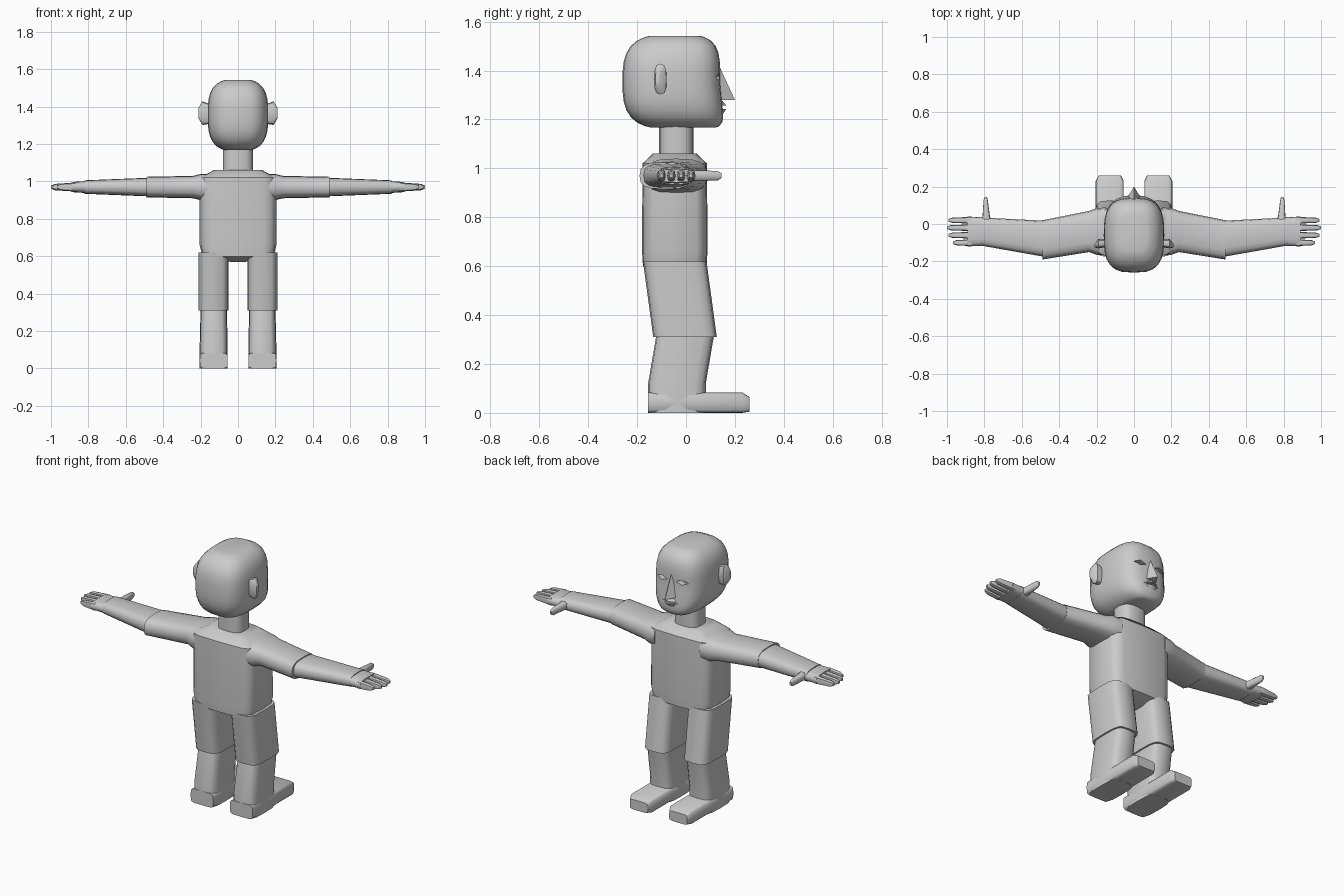
import bpy, bmesh, math

cube = bpy.data.objects.get("Cube")
if cube:
    bpy.data.objects.remove(cube, do_unlink=True)

grey = bpy.data.materials.new("plain grey")
grey.use_nodes = True
tone = (.6, .6, .6, 1)
grey.diffuse_color = tone
grey.node_tree.nodes["Principled BSDF"].inputs["Base Color"].default_value = tone


def shade(obj):
    bpy.ops.object.select_all(action="DESELECT")
    obj.select_set(True)
    bpy.context.view_layer.objects.active = obj
    bpy.ops.object.shade_smooth_by_angle(angle=math.radians(45))


def bulge(value, power):
    """Signed power that squares off a circle into a rounded box."""
    return math.copysign(abs(value) ** (2 / power), value)


def loft(name, axis, rings, side=1, sides=16, power=4):
    """Skin rounded-box rings: (position, centre u, centre v, half u, half v)."""
    bm = bmesh.new()
    loops = []
    for position, centre_u, centre_v, half_u, half_v in rings:
        loop = []
        for step in range(sides):
            angle = math.tau * step / sides
            u = centre_u + half_u * bulge(math.cos(angle), power)
            v = centre_v + half_v * bulge(math.sin(angle), power)
            x, y, z = {"x": (position, u, v),
                       "y": (u, position, v),
                       "z": (u, v, position)}[axis]
            loop.append(bm.verts.new((x * side, y, z)))
        loops.append(loop)
    for low, high in zip(loops, loops[1:]):
        for step in range(sides):
            after = (step + 1) % sides
            bm.faces.new((low[step], low[after], high[after], high[step]))
    bm.faces.new(loops[0])
    bm.faces.new(loops[-1])
    bmesh.ops.recalc_face_normals(bm, faces=bm.faces)
    mesh = bpy.data.meshes.new(name)
    bm.to_mesh(mesh)
    bm.free()
    mesh.materials.append(grey)
    obj = bpy.data.objects.new(name, mesh)
    bpy.context.collection.objects.link(obj)
    shade(obj)
    return obj


def carve(target, cutter):
    """Cut one part out of another and discard the cutter."""
    modifier = target.modifiers.new("cut", "BOOLEAN")
    modifier.operation = "DIFFERENCE"
    modifier.object = cutter
    bpy.context.view_layer.objects.active = target
    bpy.ops.object.modifier_apply(modifier=modifier.name)
    bpy.data.objects.remove(cutter, do_unlink=True)


def head_ring(t):
    """Head cross-section at height t, from chin (-1) to crown (1)."""
    def swell(power):
        return (1 - abs(t) ** power) ** (1 / power)
    jaw = max(-t, 0) * .02
    front = .2 * swell(8 if t < 0 else 4) + jaw
    back = .2 * swell(3)
    middle = (front - back) / 2 - .06
    return (1.355 + .193 * t, 0, middle, .162 * swell(3), (front + back) / 2)


# Torso with sloping shoulders, and neck
loft("torso", "z", [(height, 0, -.046, width, depth) for height, width, depth in (
    (.57, .04, .05), (.6, .19, .13), (.66, .205, .134),
    (1.02, .205, .132), (1.06, .13, .09))], power=5)
loft("neck", "z", [(height, 0, -.04, .08, .07) for height in (1, 1.2)], power=3)

# Head, with eye sockets and mouth slit cut into the face
ring_count = 14
heights = [.97 * math.sin(math.pi * (i / ring_count - .5)) for i in range(ring_count + 1)]
head = loft("head", "z", [head_ring(t) for t in heights], sides=24, power=3)
for side in (-1, 1):
    carve(head, loft("eye_cutter", "y", [
        (depth, .067, 1.375, .037, .015) for depth in (.1, .2)], side, sides=4))
carve(head, loft("mouth_cutter", "y", [
    (.13, 0, 1.25, .055, .002), (.2, 0, 1.25, .055, .008)], sides=4))
shade(head)

# Nose and lips
loft("nose", "z", [(1.28, 0, .13, .042, .07), (1.41, 0, .13, .01, .01)], sides=4, power=2)
for name, inner, outer in (("upper_lip", 1.257, 1.275), ("lower_lip", 1.243, 1.22)):
    loft(name, "z", [(inner, 0, .12, .05, .045), (outer, 0, .12, .04, .03)], sides=12, power=2)

leg_x = .13
arm_z = .97
for side, tag in ((1, "left_"), (-1, "right_")):
    # Ear
    loft(tag + "ear", "x", [
        (.14, -.1, 1.36, .022, .05),
        (.19, -.105, 1.365, .025, .063),
        (.21, -.115, 1.365, .01, .03)], side, sides=12, power=3)

    # Leg: leaning thigh, shin and foot
    loft(tag + "thigh", "z", [
        (.31, leg_x, -.004, .08, .13),
        (.62, leg_x, -.046, .08, .13)], side)
    loft(tag + "shin", "z", [
        (0, leg_x, -.037, .075, .118),
        (.12, leg_x, -.037, .075, .118),
        (.32, leg_x, -.003, .07, .118)], side)
    loft(tag + "foot", "y", [
        (-.155, leg_x, .042, .075, .042),
        (.23, leg_x, .042, .075, .042),
        (.26, leg_x, .035, .06, .03)], side, power=6)

    # Arm: sleeve, forearm and palm
    loft(tag + "sleeve", "x", [
        (.15, -.04, arm_z, .128, .07),
        (.2, -.04, arm_z, .125, .07),
        (.24, -.04, arm_z, .11, .06),
        (.49, -.085, arm_z, .105, .055)], side, power=3)
    loft(tag + "forearm", "x", [
        (.47, -.08, arm_z, .097, .05),
        (.82, -.04, arm_z, .075, .036)], side, power=3)
    loft(tag + "palm", "x", [
        (.79, -.04, arm_z, .075, .033),
        (.89, -.04, arm_z, .08, .027)], side, power=3)

    # Four fingers, the second one longest, and a thumb
    for finger in range(4):
        y = .02 - .04 * finger
        tip = 1 - .008 * (finger - 1) ** 2
        loft(f"{tag}finger_{finger}", "x", [
            (.87, y, arm_z, .018, .024),
            (tip - .02, y, arm_z, .014, .017),
            (tip, y, arm_z, .007, .008)], side, sides=8, power=3)
    loft(tag + "thumb", "y", [
        (0, .79, arm_z, .036, .025),
        (.04, .79, arm_z, .02, .023),
        (.13, .793, arm_z, .011, .02),
        (.145, .793, arm_z, .006, .01)], side, sides=10, power=3)
